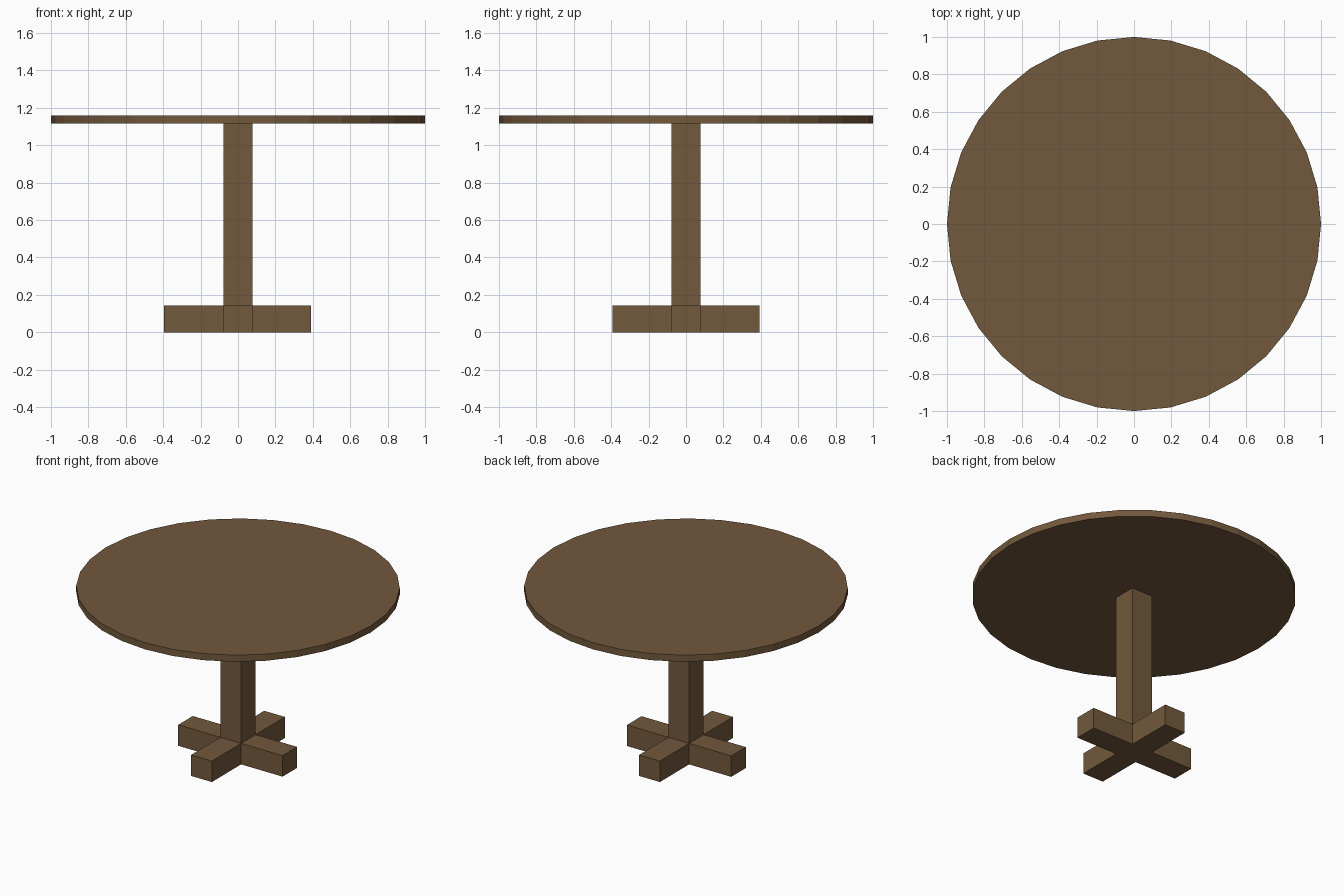
import bpy
import bmesh
from mathutils import Matrix, Vector

if "Cube" in bpy.data.objects:
    bpy.data.objects.remove(bpy.data.objects["Cube"])

wood = bpy.data.materials.new("brown_wood")
wood.diffuse_color = (0.17, 0.10, 0.045, 1)
wood.use_nodes = True
wood.node_tree.nodes["Principled BSDF"].inputs["Base Color"].default_value = wood.diffuse_color


def add_object(name, bm):
    bmesh.ops.recalc_face_normals(bm, faces=bm.faces)
    mesh = bpy.data.meshes.new(name)
    bm.to_mesh(mesh)
    bm.free()
    mesh.materials.append(wood)
    obj = bpy.data.objects.new(name, mesh)
    bpy.context.collection.objects.link(obj)
    return obj


# Round table top: 32-sided disc
TOP_LOW, TOP_HIGH = 1.115, 1.16
bm = bmesh.new()
bmesh.ops.create_cone(bm, cap_ends=True, segments=32, radius1=1, radius2=1,
                      depth=TOP_HIGH - TOP_LOW,
                      matrix=Matrix.Translation((0, 0, (TOP_LOW + TOP_HIGH) / 2)))
add_object("table_top", bm)

# Pedestal: hub block with four feet and the post extruded from its faces
WIDTH, FOOT_HEIGHT = 0.157, 0.143
bm = bmesh.new()
bmesh.ops.create_cube(bm, size=1)
bmesh.ops.scale(bm, vec=(WIDTH, WIDTH, FOOT_HEIGHT), verts=bm.verts)
bmesh.ops.translate(bm, vec=(0, 0, FOOT_HEIGHT / 2), verts=bm.verts)
bm.normal_update()
reach = [((1, 0, 0), 0.391), ((-1, 0, 0), 0.396),
         ((0, 1, 0), 0.394), ((0, -1, 0), 0.394)]
pulls = [(Vector(d), r - WIDTH / 2) for d, r in reach]
pulls.append((Vector((0, 0, 1)), TOP_LOW - FOOT_HEIGHT))
hub_faces = [next(f for f in bm.faces if f.normal.dot(d) > 0.9) for d, _ in pulls]
for face, (direction, length) in zip(hub_faces, pulls):
    new = bmesh.ops.extrude_discrete_faces(bm, faces=[face])["faces"][0]
    bmesh.ops.translate(bm, vec=direction * length, verts=new.verts)
add_object("pedestal", bm)
